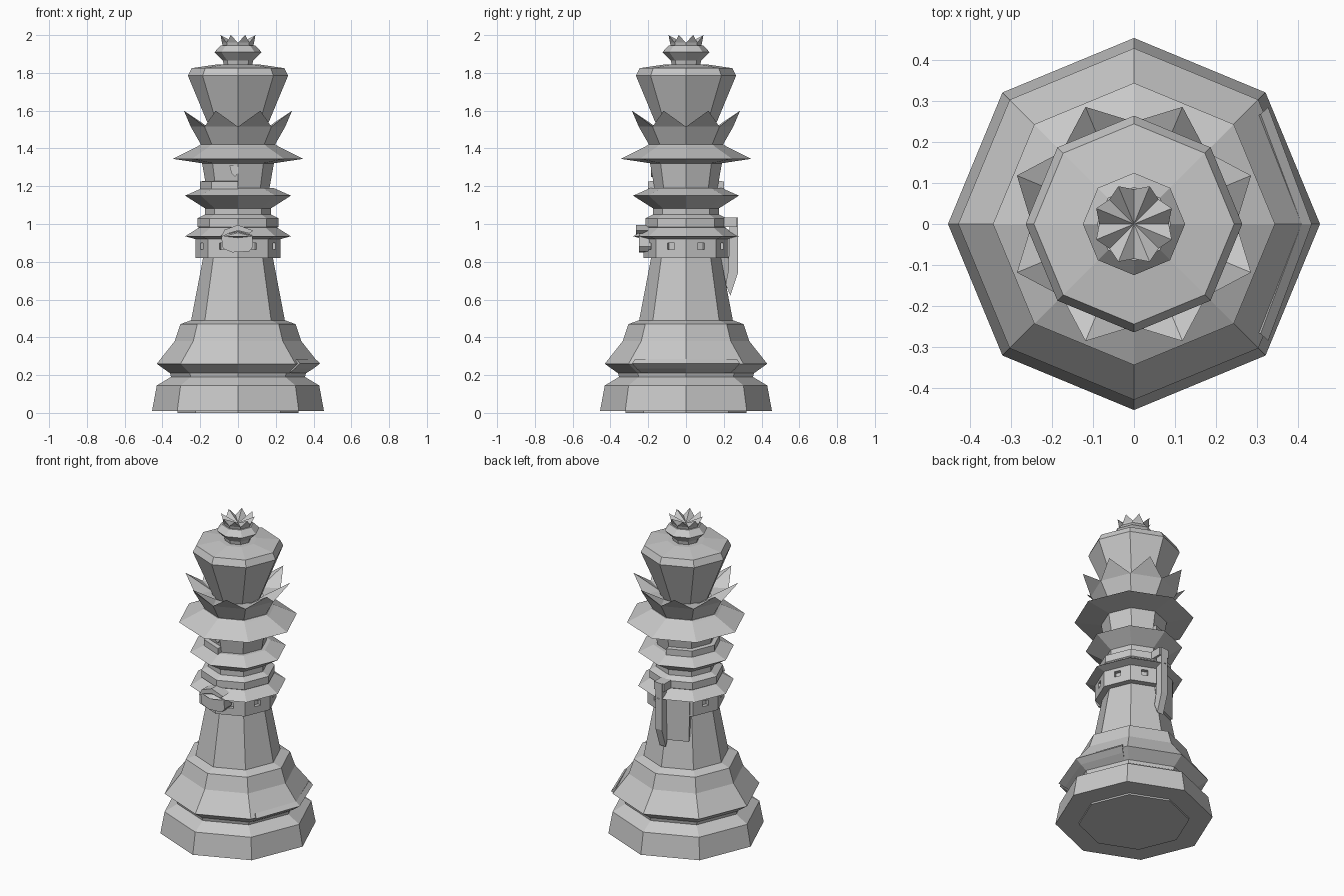
import bpy, bmesh
from math import cos, sin, radians
from mathutils import Vector, Matrix

if "Cube" in bpy.data.objects:
    bpy.data.objects.remove(bpy.data.objects["Cube"])

SIDES = 8
STEP = 360 / SIDES

stone = bpy.data.materials.new("grey stone")
stone.use_nodes = True
GREY = (0.58, 0.58, 0.58, 1)
stone.diffuse_color = GREY
stone.node_tree.nodes["Principled BSDF"].inputs["Base Color"].default_value = GREY


def polar(r, z, deg):
    return Vector((r * cos(radians(deg)), r * sin(radians(deg)), z))


def finish(bm, name):
    bmesh.ops.remove_doubles(bm, verts=bm.verts, dist=1e-5)
    bmesh.ops.recalc_face_normals(bm, faces=bm.faces)
    mesh = bpy.data.meshes.new(name)
    bm.to_mesh(mesh)
    bm.free()
    mesh.materials.append(stone)
    obj = bpy.data.objects.new(name, mesh)
    bpy.context.collection.objects.link(obj)
    return obj


def lathe(name, profile):
    """Turn a (radius, height) profile into a closed octagonal solid."""
    bm = bmesh.new()
    rings = [[bm.verts.new(polar(r, z, STEP * k)) for k in range(SIDES)] for r, z in profile]
    for low, high in zip(rings, rings[1:]):
        for k in range(SIDES):
            n = (k + 1) % SIDES
            bm.faces.new((low[k], low[n], high[n], high[k]))
    bm.faces.new(rings[0])
    bm.faces.new(rings[-1])
    return finish(bm, name)


def arc_band(name, section, angles):
    """Sweep a closed (radius, height) section along part of the octagon."""
    bm = bmesh.new()
    rings = [[bm.verts.new(polar(r, z, a)) for r, z in section] for a in angles]
    m = len(section)
    for a, b in zip(rings, rings[1:]):
        for k in range(m):
            n = (k + 1) % m
            bm.faces.new((a[k], a[n], b[n], b[k]))
    bm.faces.new(rings[0])
    bm.faces.new(rings[-1])
    return finish(bm, name)


def zigzag_crown(name, base, valley, tip, inner):
    """Ring of pointed petals, each argument a (radius, height) pair."""
    bm = bmesh.new()
    half = STEP / 2
    ring = lambda p, off: [bm.verts.new(polar(*p, STEP * k + off)) for k in range(SIDES)]
    b, v, t, i = ring(base, 0), ring(valley, 0), ring(tip, half), ring(inner, half)
    for k in range(SIDES):
        n = (k + 1) % SIDES
        bm.faces.new((b[k], b[n], v[n], v[k]))
        bm.faces.new((v[k], v[n], t[k]))
        bm.faces.new((t[k], i[k], v[k]))
        bm.faces.new((t[k], v[n], i[k]))
        bm.faces.new((v[n], i[n], i[k]))
    return finish(bm, name)


def plate(name, outline, near, far, deg):
    """Extrude a (sideways, height) outline outward along a compass angle."""
    bm = bmesh.new()
    turn = Matrix.Rotation(radians(deg), 4, "Z")
    a, b = [[bm.verts.new(turn @ Vector((d, s, z))) for s, z in outline] for d in (near, far)]
    m = len(outline)
    for k in range(m):
        n = (k + 1) % m
        bm.faces.new((a[k], a[n], b[n], b[k]))
    bm.faces.new(a)
    bm.faces.new(b)
    return finish(bm, name)


def rect(w, low, high):
    return [(-w, low), (w, low), (w, high), (-w, high)]


# Stepped foot and flared skirt
lathe("base", [(0.32, 0), (0.32, 0.01), (0.455, 0.01), (0.43, 0.145), (0.355, 0.19),
               (0.36, 0.21), (0.43, 0.26), (0.335, 0.38), (0.305, 0.47), (0.25, 0.49)])
lathe("shank", [(0.25, 0.48), (0.185, 0.82), (0.18, 0.9)])

# Belt with a square slot in every side
belt = lathe("belt", [(0.18, 0.82), (0.225, 0.82), (0.225, 0.93), (0.18, 0.93)])
for k in range(SIDES):
    slot = plate("slot_cutter", rect(0.02, 0.865, 0.9), 0.185, 0.25, STEP * (k + 0.5))
    slot.hide_render = True
    slot.hide_viewport = True
    slot.hide_set(True)
    cut = belt.modifiers.new("slot", "BOOLEAN")
    cut.operation = "DIFFERENCE"
    cut.solver = "EXACT"
    cut.object = slot

# Body with its three flaring collars
lathe("lower_collar", [(0.19, 0.92), (0.225, 0.92), (0.28, 0.935), (0.2, 0.985), (0.16, 0.99)])
lathe("waist", [(0.19, 0.97), (0.215, 0.985), (0.215, 1.03), (0.175, 1.05), (0.175, 1.09)])
lathe("middle_collar", [(0.17, 1.08), (0.28, 1.15), (0.19, 1.19), (0.16, 1.19)])
lathe("chest", [(0.165, 1.18), (0.19, 1.32)])
lathe("upper_collar", [(0.18, 1.32), (0.345, 1.345), (0.215, 1.41), (0.2, 1.42)])

# Crown of petals around the head
zigzag_crown("petal_crown", (0.19, 1.41), (0.25, 1.515), (0.31, 1.6), (0.15, 1.5))
lathe("head", [(0.13, 1.46), (0.265, 1.785), (0.245, 1.825), (0.11, 1.845)])
lathe("finial", [(0.075, 1.84), (0.08, 1.865), (0.125, 1.91), (0.09, 1.945)])
zigzag_crown("finial_crown", (0.08, 1.94), (0.085, 1.96), (0.1, 2.0), (0, 1.95))

# Sash ledges on the body and a raised strip on the foot
arc_band("chest_ledge", [(0.16, 1.18), (0.2, 1.18), (0.2, 1.225), (0.16, 1.23)],
         [90, 135, 180, 225, 270])
arc_band("base_strip", [(0.36, 0.21), (0.4, 0.235), (0.435, 0.262), (0.41, 0.285)],
         [-41, 0, 41])

# Small shield on the chest
plate("chest_shield", [(-0.045, 1.31), (0, 1.31), (0, 1.27), (-0.015, 1.25), (-0.035, 1.27)],
      0.16, 0.186, 270)

# Front buckle with a curved hood
plate("buckle", [(-0.09, 0.94), (-0.08, 0.87), (-0.03, 0.85), (0.06, 0.855),
                 (0.08, 0.88), (0.075, 0.94), (0, 0.96)], 0.18, 0.25, 270)
plate("buckle_hood", [(-0.09, 0.93), (-0.07, 0.97), (0, 0.995), (0.08, 0.965),
                      (0.06, 0.95), (0, 0.965), (-0.05, 0.95)], 0.18, 0.265, 270)

# Sheathed blade and hanging cloth at the back
cloth = [(-0.065, 0.66), (0.065, 0.66), (0.07, 0.92), (-0.07, 0.92)]
plate("back_cloth", cloth, 0.17, 0.215, 112.5)
side = [(0.205, 1.02), (0.205, 1.035), (0.275, 1.035), (0.275, 0.74),
        (0.235, 0.62), (0.21, 0.68), (0.225, 0.76), (0.23, 1.02)]
sheath = plate("sheath", [(-y, z) for y, z in side], -0.022, 0.022, 0)
sheath.rotation_euler = (0, 0, radians(180))
plate("sheath_guard", rect(0.035, 0.985, 1.035), 0.2, 0.27, 90)
